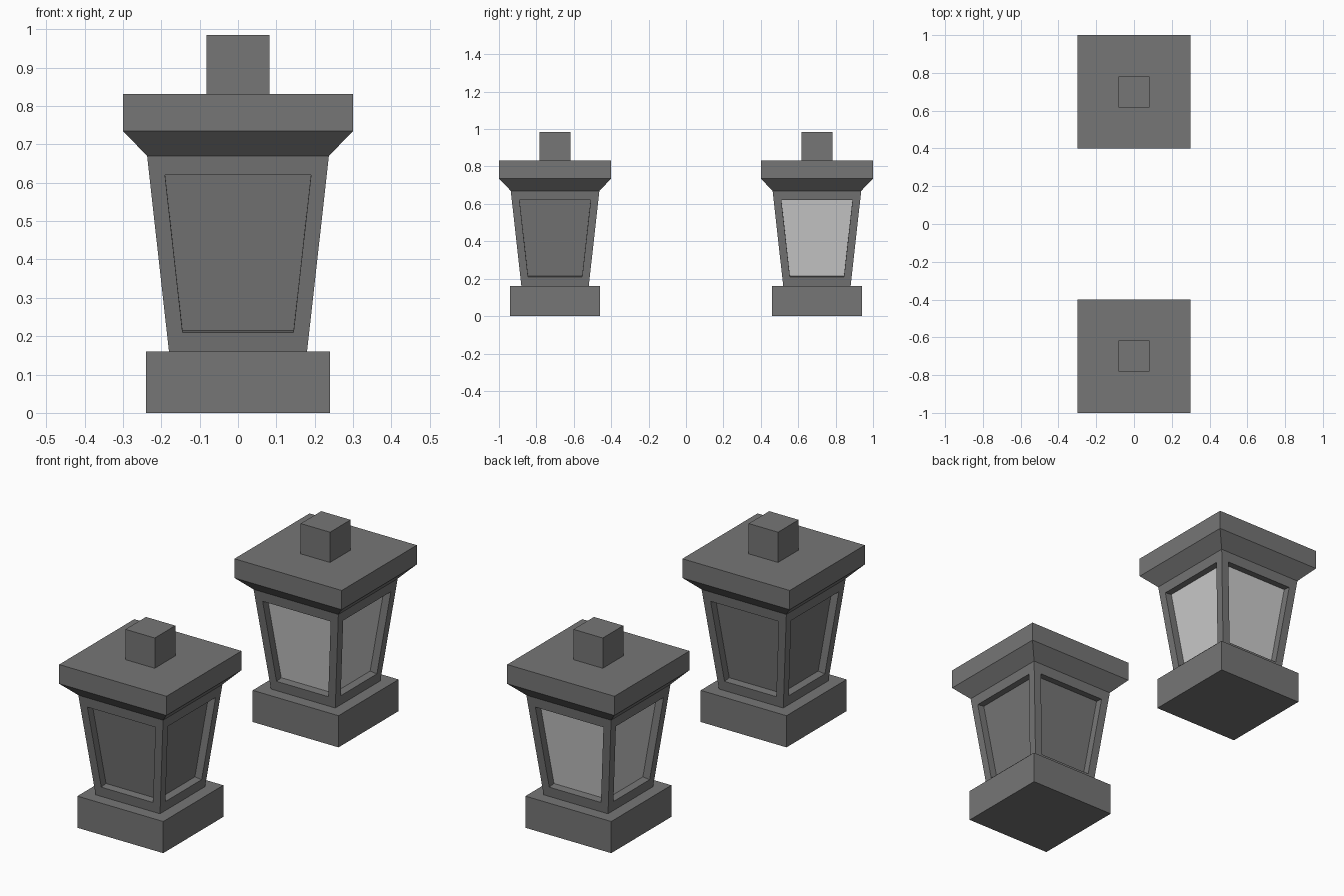
import bpy
import bmesh
from mathutils import Vector

if "Cube" in bpy.data.objects:
    bpy.data.objects.remove(bpy.data.objects["Cube"], do_unlink=True)


def material(name, value):
    mat = bpy.data.materials.new(name)
    mat.use_nodes = True
    colour = (value, value, value, 1)
    mat.diffuse_color = colour
    mat.node_tree.nodes["Principled BSDF"].inputs["Base Color"].default_value = colour
    return mat


METAL = material("dark grey metal", 0.18)
GLASS = material("light grey glass", 0.6)

BODY_LOW, BODY_HIGH = 0.16, 0.67
PANE_LOW, PANE_HIGH = 0.21, 0.62
FRAME, DEPTH = 0.041, 0.038


def body_half(z):
    """Half width of the tapered body at a height."""
    return 0.18 + (0.237 - 0.18) * (z - BODY_LOW) / (BODY_HIGH - BODY_LOW)


def square_stack(profile):
    """Closed square solid through (half width, height) steps."""
    bm = bmesh.new()
    rings = [[bm.verts.new((sx * h, sy * h, z))
              for sx, sy in ((-1, -1), (1, -1), (1, 1), (-1, 1))]
             for h, z in profile]
    for low, high in zip(rings, rings[1:]):
        for i in range(4):
            j = (i + 1) % 4
            bm.faces.new((low[i], low[j], high[j], high[i]))
    bm.faces.new(rings[0][::-1])
    bm.faces.new(rings[-1])
    bm.normal_update()
    return bm


def add_part(name, bm, y, materials):
    mesh = bpy.data.meshes.new(name)
    bm.to_mesh(mesh)
    bm.free()
    for mat in materials:
        mesh.materials.append(mat)
    obj = bpy.data.objects.new(name, mesh)
    obj.location.y = y
    bpy.context.collection.objects.link(obj)


def recess_panes(bm, glazed):
    """Sink a tapered pane into each of the four sides."""
    for pane in [f for f in bm.faces if abs(f.normal.z) < 0.5]:
        normal = pane.normal.copy()
        out = Vector((round(normal.x), round(normal.y), 0))
        side = Vector((-out.y, out.x, 0))
        middle = pane.calc_center_median().z
        # Outline of the frame opening
        bmesh.ops.inset_individual(bm, faces=[pane], thickness=0.02)
        for v in pane.verts:
            z = PANE_LOW if v.co.z < middle else PANE_HIGH
            half = body_half(z)
            sign = 1 if v.co.dot(side) > 0 else -1
            v.co = out * half + side * sign * (half - FRAME) + Vector((0, 0, z))
        # Walls of the recess
        corners = [v.co.copy() for v in pane.verts]
        bmesh.ops.inset_individual(bm, faces=[pane], thickness=0.01)
        for v, corner in zip(pane.verts, sorted_to(pane, corners)):
            v.co = corner - normal * DEPTH
        pane.material_index = 1 if glazed else 0
    bm.normal_update()


def sorted_to(face, corners):
    """Match each face vertex with its nearest outline corner."""
    return [min(corners, key=lambda c: (c - v.co).length) for v in face.verts]


# Two lanterns: dark panes in front, light panes behind
for label, y, glazed in (("unlit", -0.7, False), ("lit", 0.7, True)):
    add_part(label + "_lantern_base",
             square_stack([(0.24, 0), (0.24, BODY_LOW)]), y, [METAL])
    body = square_stack([(body_half(z), z) for z in (BODY_LOW, BODY_HIGH)])
    recess_panes(body, glazed)
    add_part(label + "_lantern_body", body, y, [METAL, GLASS] if glazed else [METAL])
    add_part(label + "_lantern_roof",
             square_stack([(0.237, BODY_HIGH), (0.3, 0.735), (0.3, 0.832)]), y, [METAL])
    add_part(label + "_lantern_finial",
             square_stack([(0.082, 0.832), (0.082, 0.985)]), y, [METAL])
